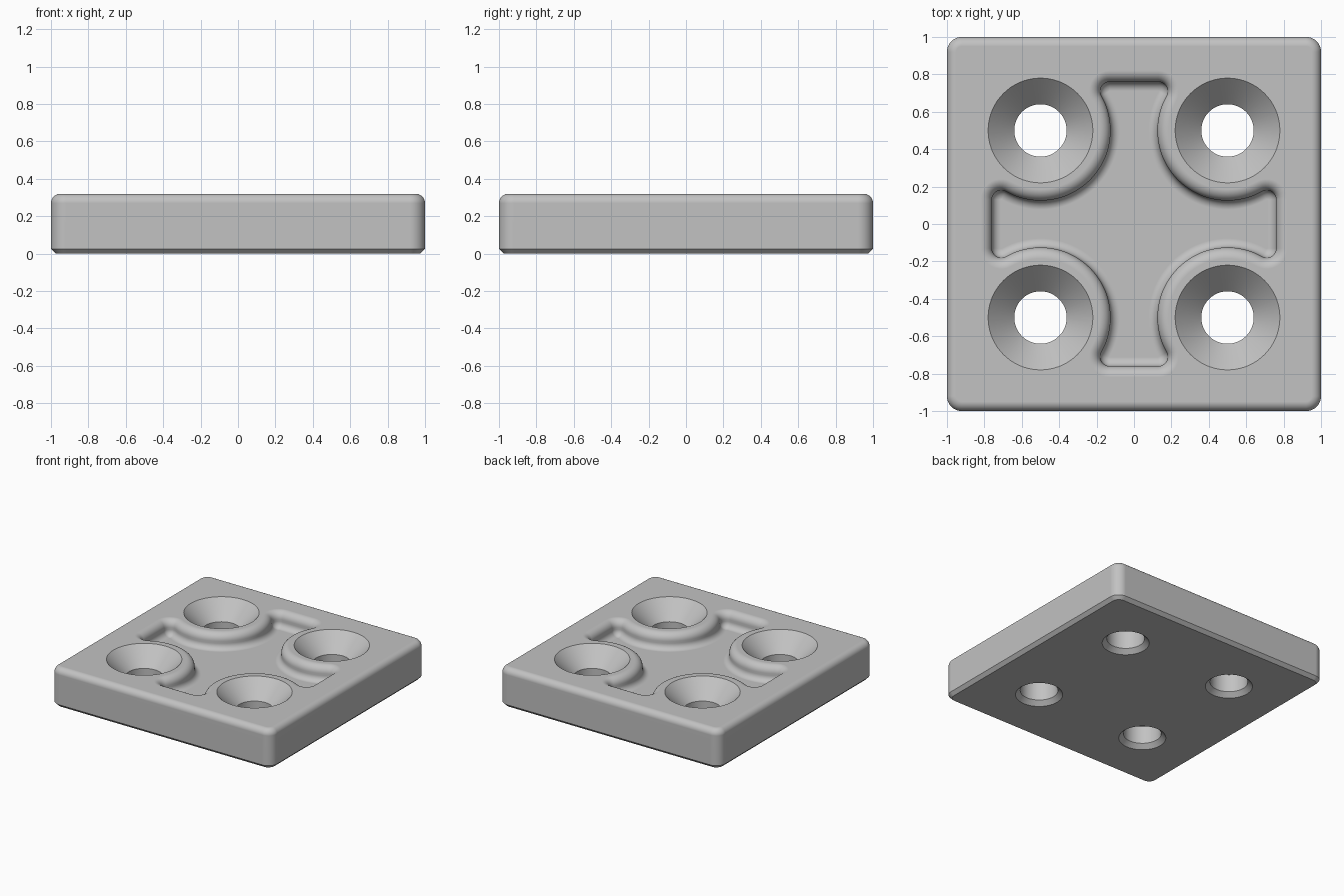
import bpy, bmesh
from math import cos, sin, pi, sqrt, atan2, hypot

if "Cube" in bpy.data.objects:
    bpy.data.objects.remove(bpy.data.objects["Cube"])

HEIGHT = 0.32
DEPTH = 0.125          # pocket depth
HOLE = 0.5             # hole centre offset on both axes
ARM = 0.76             # pocket arm end
BOSS = 0.375           # pocket wall radius round each hole
CORNER = 0.05          # pocket corner radius

grey = bpy.data.materials.new("plate grey")
grey.use_nodes = True
colour = (0.54, 0.54, 0.54, 1)
grey.diffuse_color = colour
grey.node_tree.nodes["Principled BSDF"].inputs["Base Color"].default_value = colour


def arc(cx, cy, r, a, b, n):
    return [(cx + r * cos(a + (b - a) * i / n), cy + r * sin(a + (b - a) * i / n))
            for i in range(n + 1)]


def four_times(points):
    """Repeat a quarter outline round the z axis."""
    out = []
    for _ in range(4):
        out += points
        points = [(-y, x) for x, y in points]
    return out


def loft(name, rings):
    """Closed solid through (outline, z) rings of equal length."""
    bm = bmesh.new()
    loops = [[bm.verts.new((x, y, z)) for x, y in pts] for pts, z in rings]
    n = len(loops[0])
    for low, high in zip(loops, loops[1:]):
        for i in range(n):
            j = (i + 1) % n
            bm.faces.new((low[i], low[j], high[j], high[i]))
    bm.faces.new(loops[0][::-1])
    bm.faces.new(loops[-1])
    bmesh.ops.recalc_face_normals(bm, faces=bm.faces)
    mesh = bpy.data.meshes.new(name)
    bm.to_mesh(mesh)
    bm.free()
    mesh.materials.append(grey)
    obj = bpy.data.objects.new(name, mesh)
    bpy.context.collection.objects.link(obj)
    return obj


def plate_outline(inset, radius=0.08):
    c = 1 - radius
    return four_times(arc(c, c, radius - inset, 0, pi / 2, 10))


def pocket_outline(t):
    """Cross outline grown by t: arm corners joined by arcs round the holes."""
    far = ARM - CORNER
    near = HOLE - sqrt((BOSS + CORNER) ** 2 - (far - HOLE) ** 2)
    lean = atan2(HOLE - near, HOLE - far)
    quarter = arc(far, near, CORNER + t, 0, lean, 10)
    quarter += arc(HOLE, HOLE, BOSS - t, lean + pi, 1.5 * pi - lean, 36)[1:-1]
    quarter += arc(near, far, CORNER + t, pi / 2 - lean, pi / 2, 10)
    return four_times(quarter)


# Plate: chamfered bottom edge, rounded top edge
f = 0.05
rings = [(plate_outline(0.026), 0), (plate_outline(0), 0.026)]
for i in range(9):
    a = pi / 2 * i / 8
    rings.append((plate_outline(f * (1 - cos(a))), HEIGHT - f + f * sin(a)))
plate = loft("mounting_plate", rings)

# Pocket: rounded floor edge, short wall, rounded rim
floor, rim = 0.048, 0.06
rings = []
for i in range(9):
    a = pi / 2 * i / 8
    rings.append((pocket_outline(-floor * (1 - sin(a))),
                  HEIGHT - DEPTH + floor * (1 - cos(a))))
for i in range(9):
    a = pi / 2 * i / 8
    rings.append((pocket_outline(rim * (1 - cos(a))), HEIGHT - rim + rim * sin(a)))
rings.append((pocket_outline(rim), HEIGHT + 0.1))
cutters = [loft("pocket_cutter", rings)]

# Countersunk holes with a small chamfer underneath
profile = [(0.195, -0.02), (0.14, 0.035), (0.14, 0.18), (0.30, HEIGHT + 0.02)]
for x in (-HOLE, HOLE):
    for y in (-HOLE, HOLE):
        cutters.append(loft("hole_cutter", [
            (arc(x, y, r, 0, 2 * pi, 72)[:-1], z) for r, z in profile]))

bpy.ops.object.select_all(action='DESELECT')
bpy.context.view_layer.objects.active = plate
plate.select_set(True)
for cutter in cutters:
    cutter.hide_render = True
    mod = plate.modifiers.new("cut", 'BOOLEAN')
    mod.operation = 'DIFFERENCE'
    mod.solver = 'EXACT'
    mod.object = cutter
    bpy.ops.object.modifier_apply(modifier=mod.name)
    bpy.data.objects.remove(cutter)

# Smooth fillets, crisp chamfers, flat large faces
bpy.ops.object.shade_smooth_by_angle(angle=pi / 6)
weighted = plate.modifiers.new("flat faces", 'WEIGHTED_NORMAL')
weighted.keep_sharp = True
